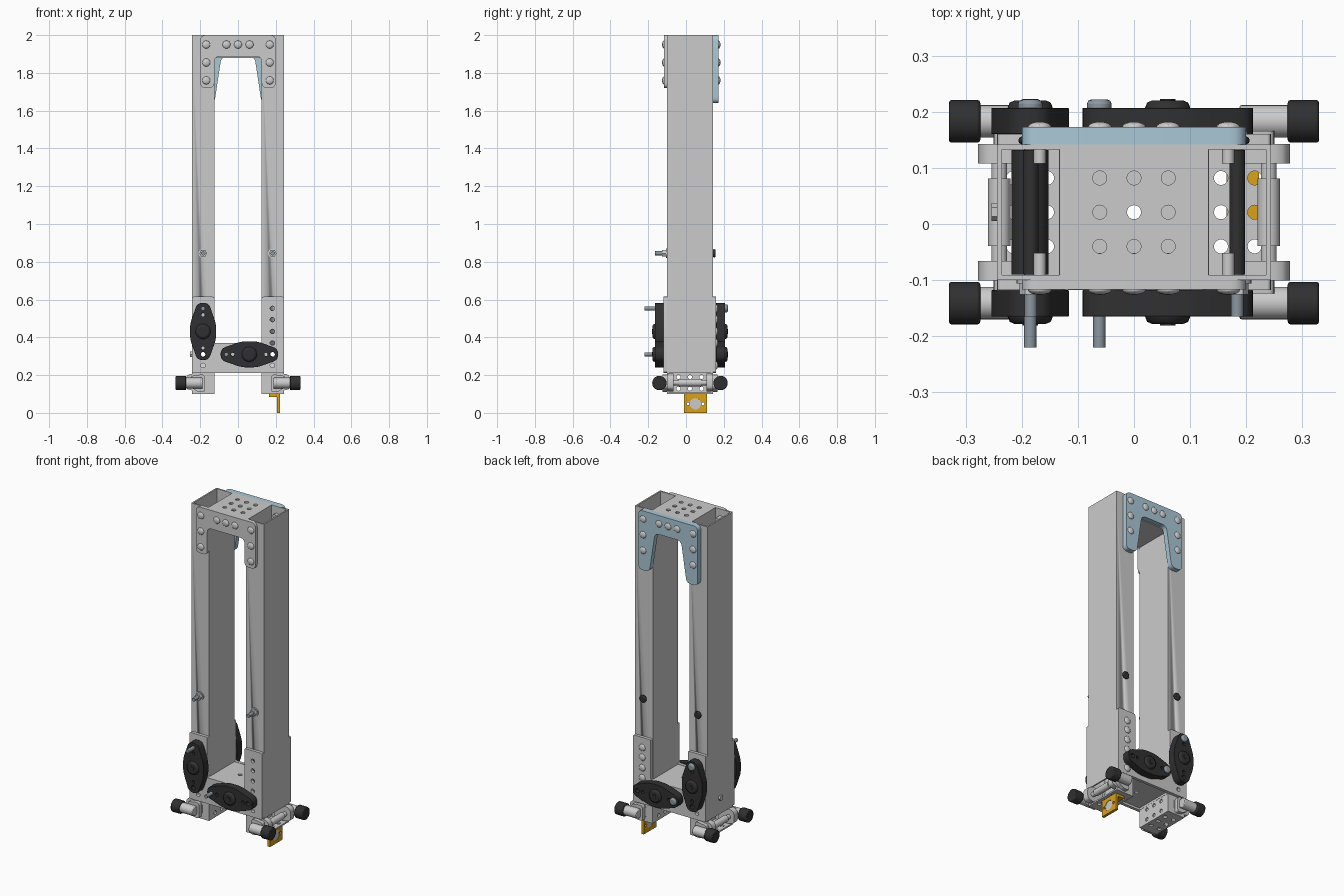
import bpy, bmesh
from math import sin, cos, pi
from mathutils import Matrix, Vector

if "Cube" in bpy.data.objects:
    bpy.data.objects.remove(bpy.data.objects["Cube"])

CY = 0.021                       # mid plane of the frame in y
TUBE_F, TUBE_B = CY - 0.121, CY + 0.121
PLATE = 0.139                    # outer plate face, measured from CY


def mat(name, rgb):
    m = bpy.data.materials.new(name)
    m.diffuse_color = (*rgb, 1)
    m.use_nodes = True
    m.node_tree.nodes["Principled BSDF"].inputs["Base Color"].default_value = m.diffuse_color
    return m


BLACK = mat("black", (0.03, 0.03, 0.032))
BLUE = mat("light_blue", (0.40, 0.58, 0.68))
GOLD = mat("gold", (0.70, 0.36, 0.01))
STEEL = mat("steel", (0.26, 0.31, 0.35))
AXES = {'x': Matrix(((0, 0, 1, 0), (1, 0, 0, 0), (0, 1, 0, 0), (0, 0, 0, 1))),   # (u,v) = (y,z)
        'y': Matrix.Rotation(pi / 2, 4, 'X'),                                    # (u,v) = (x,z)
        'z': Matrix.Identity(4)}                                                 # (u,v) = (x,y)


def circ(u, v, r, n=20):
    return [(u + r * cos(2 * pi * i / n), v + r * sin(2 * pi * i / n)) for i in range(n)]


def rect(u0, v0, u1, v1):
    return [(u0, v0), (u1, v0), (u1, v1), (u0, v1)]


def rounded(pts, r, n=5):
    out = []
    for i, p in enumerate(pts):
        p, a, b = Vector(p), Vector(pts[i - 1]), Vector(pts[(i + 1) % len(pts)])
        s = p + (a - p).normalized() * min(r, (a - p).length * 0.49)
        e = p + (b - p).normalized() * min(r, (b - p).length * 0.49)
        for k in range(n + 1):
            t = k / n
            out.append(tuple(s * (1 - t) ** 2 + p * 2 * t * (1 - t) + e * t * t))
    return out


def finish(name, mesh, material=None, bevel=0):
    ob = bpy.data.objects.new(name, mesh)
    bpy.context.collection.objects.link(ob)
    if material:
        mesh.materials.clear()
        mesh.materials.append(material)
    if bevel:
        m = ob.modifiers.new("bevel", 'BEVEL')
        m.width, m.segments, m.limit_method, m.angle_limit = bevel, 2, 'ANGLE', 0.9
    bpy.ops.object.select_all(action='DESELECT')
    ob.select_set(True)
    bpy.context.view_layer.objects.active = ob
    bpy.ops.object.shade_smooth_by_angle(angle=0.55)
    return ob


def prism(name, outline, axis, a, b, holes=(), material=None, bevel=0):
    """Extrude an outline with holes along an axis, between a and b."""
    cu = bpy.data.curves.new(name, 'CURVE')
    cu.dimensions, cu.fill_mode, cu.extrude = '2D', 'BOTH', abs(b - a) / 2
    for loop in [outline, *holes]:
        s = cu.splines.new('POLY')
        s.points.add(len(loop) - 1)
        for p, (u, v) in zip(s.points, loop):
            p.co = (u, v, 0, 1)
        s.use_cyclic_u = True
    tmp = bpy.data.objects.new(name, cu)
    me = bpy.data.meshes.new_from_object(tmp)
    bpy.data.objects.remove(tmp)
    bm = bmesh.new()
    bm.from_mesh(me)
    bmesh.ops.remove_doubles(bm, verts=bm.verts, dist=1e-5)
    bmesh.ops.dissolve_limit(bm, angle_limit=0.01, verts=bm.verts, edges=bm.edges)
    offset = Vector([(a + b) / 2 if c == axis else 0 for c in 'xyz'])
    bm.transform(Matrix.Translation(offset) @ AXES[axis])
    bmesh.ops.recalc_face_normals(bm, faces=bm.faces)
    bm.to_mesh(me)
    bm.free()
    return finish(name, me, material, bevel)


def cyl(name, u, v, r, axis, a, b, material=None, bevel=0, n=24):
    return prism(name, circ(u, v, r, n), axis, a, b, (), material, bevel)


def rivet(x, y, z, side, r=0.021):
    """Domed head on a front (-1) or back (1) face, with its shank behind."""
    bm = bmesh.new()
    bmesh.ops.create_uvsphere(bm, u_segments=16, v_segments=8, radius=r)
    bm.transform(Matrix.Translation((x, y, z)) @ Matrix.Diagonal((1, 0.45, 1, 1)))
    me = bpy.data.meshes.new("rivet_head")
    bm.to_mesh(me)
    bm.free()
    finish("rivet_head", me)
    cyl("rivet_shank", x, z, 0.011, 'y', y, y - side * 0.065, n=12)


# Upright box tubes, with one open bolt hole through each
for s in (-1, 1):
    tube = prism("upright_tube", rect(s * .184 - .06, TUBE_F, s * .184 + .06, TUBE_B), 'z', .212, 2,
                 [rect(s * .184 - .051, TUBE_F + .009, s * .184 + .051, TUBE_B - .009)])
    cut = cyl("hole_cutter", s * .185, .31, .012, 'y', -.3, .3)
    cut.hide_render = True
    m = tube.modifiers.new("hole", 'BOOLEAN')
    m.operation, m.object, m.solver = 'DIFFERENCE', cut, 'EXACT'
    bpy.context.view_layer.objects.active = tube
    bpy.ops.object.modifier_apply(modifier="hole")
    bpy.data.objects.remove(cut)

# Top and bottom cross tubes: drilled top and bottom walls, plain front and back walls
grid = [circ(i * .061, CY + j * .061, .0125) for i in (-1, 0, 1) for j in (-1, 0, 1)]
mid = [circ(0, CY, .0125)]
for z0, z1, top_holes in ((1.88, 2.0, grid), (.225, .368, mid)):
    wall = rect(-.124, TUBE_F, .124, TUBE_B)
    prism("cross_tube_top", wall, 'z', z1 - .009, z1, top_holes)
    prism("cross_tube_bottom", wall, 'z', z0, z0 + .009, mid)
    for y in (TUBE_F, TUBE_B - .009):
        prism("cross_tube_side", rect(-.124, z0, .124, z1), 'y', y, y + .009)

# Top front gusset (grey) and top back gusset (blue, tapered legs)
RIVETS = [(s * .168, z) for s in (-1, 1) for z in (1.95, 1.855, 1.76)] + [(x, 1.95) for x in (-.061, 0, .061)]
front = rounded([(-.2, 1.72), (-.125, 1.72), (-.125, 1.887), (.125, 1.887), (.125, 1.72), (.2, 1.72),
                 (.2, 2), (-.2, 2)], .03)
prism("top_front_gusset", front, 'y', TUBE_F - .017, TUBE_F)
back = rounded([(-.2, 1.64), (-.125, 1.64), (-.088, 1.885), (.088, 1.885), (.125, 1.64), (.2, 1.64),
                (.2, 2), (-.2, 2)], .03)
prism("top_back_gusset", back, 'y', TUBE_B, TUBE_B + .031, material=BLUE)
for x, z in RIVETS:
    rivet(x, TUBE_F - .017, z, -1)
    rivet(x, TUBE_B + .031, z, 1)

# Lower plates, bearings and fasteners, front and back
lower = rounded([(-.244, .212), (.244, .212), (.244, .615), (.125, .615), (.125, .37), (-.125, .37),
                 (-.125, .615), (-.244, .615)], .01, 3)
LEG_Z = (.553, .494, .431, .37, .251)
flange = rounded([(-.152, -.03), (-.04, -.069), (.04, -.069), (.152, -.03),
                  (.152, .03), (.04, .069), (-.04, .069), (-.152, .03)], .028)
for s in (-1, 1):
    face = CY + s * PLATE
    holes = [circ(t * .185, .31, .012) for t in (-1, 1)] + [circ(-.185, .251, .012)]
    if s < 0:
        holes += [circ(.182, z, .012) for z in LEG_Z]
    else:
        for z in LEG_Z:
            rivet(.182, face, z, s)
    prism("lower_plate", lower, 'y', face, CY + s * .121, holes)
    # flanged bearings: one upright on the left leg, one lying on the crossbar
    for cx, cz, tall in ((-.185, .431, True), (.06, .31, False)):
        def place(pts):
            return [(cx - v, cz + u) if tall else (cx + u, cz + v) for u, v in pts]
        small = [place(circ(u, 0, .009, 12)) for u in (-.088, .088)]
        open_end = place(circ(-.122 if tall else .122, 0, .013, 16))
        prism("bearing_flange", place(flange), 'y', face, face + s * .047, small + [open_end], BLACK, .006)
        cyl("bearing_hub", cx, cz, .04, 'y', face, face + s * .06, BLACK, .012)
        cyl("bearing_cap", cx, cz, .014, 'y', face, face + s * .063, BLACK, n=6)

# Long bolts holding the bearings
for x, z in ((-.185, .553), (-.062, .31)):
    cyl("bearing_bolt", x, z, .011, 'y', -.22, .2, STEEL)
    cyl("bearing_bolt_head", x, z, .022, 'y', .2, .222, STEEL, .008)

# Roller inside the left upright
cyl("inner_roller", -.185, .431, .033, 'y', TUBE_F + .01, TUBE_B - .01, BLACK)

# Cross bolts with spacers through both uprights
for x in (-.184, .184):
    cyl("cross_bolt", x, .845, .011, 'y', -.165, .15, STEEL)
    cyl("cross_spacer", x, .845, .014, 'y', TUBE_F + .01, TUBE_B - .01, BLACK)
    cyl("cross_bolt_washer", x, .845, .025, 'y', TUBE_F - .006, TUBE_F)
    cyl("cross_bolt_nut", x, .845, .02, 'y', TUBE_F - .026, TUBE_F - .006, n=6)
    cyl("cross_bolt_head", x, .845, .022, 'y', TUBE_B, TUBE_B + .014, BLACK, .006)
cyl("side_screw", CY, .31, .016, 'x', -.254, -.24, n=6)

# Foot channels, pivots and guide rollers
for s in (-1, 1):
    xi, xo = s * .125, s * .243
    lo, hi = min(xi, xo), max(xi, xo)
    prism("foot_base", rect(lo, TUBE_F, hi, TUBE_B), 'z', .1, .109,
          [circ(s * x, CY + j * .061, .0125) for x in (.155, .215) for j in (-1, 0, 1)])
    prism("foot_inner_wall", rect(TUBE_F, .1, TUBE_B, .215), 'x', xi, xi + s * .009,
          [circ(CY + j * .061, z, .011) for j in (-1, 0, 1) for z in (.128, .19)])
    for y in (TUBE_F, TUBE_B - .009):
        prism("foot_side_wall", rect(lo, .1, hi, .215), 'y', y, y + .009)
    cyl("pivot_shaft", s * .24, .16, .014, 'y', TUBE_F, TUBE_B)
    cyl("pivot_spacer", s * .24, .16, .02, 'y', CY - .06, CY + .06)
    for t in (-1, 1):
        lug = rounded([(s * .17, .112), (s * .255, .12), (s * .278, .13), (s * .278, .19),
                       (s * .255, .208), (s * .17, .208)], .025)
        prism("pivot_lug", lug, 'y', CY + t * .087, CY + t * .122)
        y = CY + t * .162
        block = rounded([(s * .175, .11), (s * .21, .11), (s * .25, .135), (s * .25, .195),
                         (s * .185, .205), (s * .175, .19)], .012)
        prism("roller_mount", block, 'y', CY + t * .12, CY + t * .145)
        cyl("roller_axle", y, .158, .029, 'x', s * .188, s * .277, bevel=.004)
        cyl("guide_roller", y, .158, .038, 'x', s * .274, s * .33, BLACK, .005, n=32)

# Gold sensor bracket under the right foot
prism("bracket_flange", rect(.165, -.01, .222, .11), 'z', .085, .1, material=GOLD)
prism("bracket_plate", rect(-.01, 0, .11, .1), 'x', .206, .223,
      [circ(.05, .048, .03), circ(.01, .048, .008, 12), circ(.09, .048, .008, 12)], GOLD)
cyl("bracket_insert", .05, .048, .03, 'x', .208, .221)
